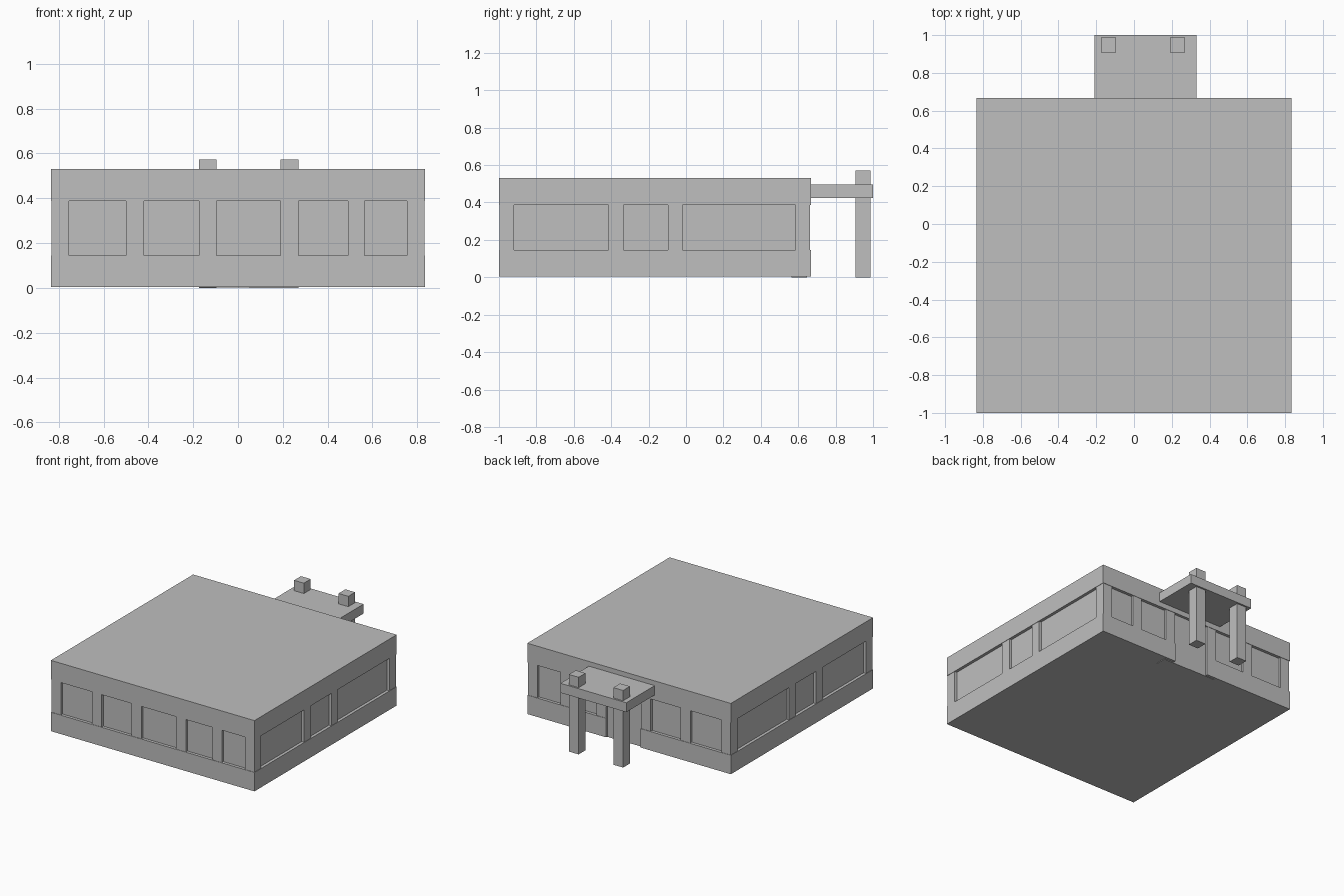
import bpy
import bmesh

cube = bpy.data.objects.get("Cube")
if cube:
    bpy.data.objects.remove(cube, do_unlink=True)

grey = bpy.data.materials.new("plain grey")
grey.use_nodes = True
grey.diffuse_color = (0.52, 0.52, 0.52, 1)
grey.node_tree.nodes["Principled BSDF"].inputs["Base Color"].default_value = grey.diffuse_color


def prism(name, outline, z0, z1):
    """Extrude a flat outline from z0 up to z1."""
    bm = bmesh.new()
    face = bm.faces.new([bm.verts.new((x, y, z0)) for x, y in outline])
    result = bmesh.ops.extrude_face_region(bm, geom=[face])
    top = [v for v in result["geom"] if isinstance(v, bmesh.types.BMVert)]
    bmesh.ops.translate(bm, verts=top, vec=(0, 0, z1 - z0))
    bmesh.ops.recalc_face_normals(bm, faces=bm.faces)
    mesh = bpy.data.meshes.new(name)
    bm.to_mesh(mesh)
    bm.free()
    mesh.materials.append(grey)
    obj = bpy.data.objects.new(name, mesh)
    bpy.context.scene.collection.objects.link(obj)
    return obj


def box(name, x, y, z):
    return prism(name, [(x[0], y[0]), (x[1], y[0]), (x[1], y[1]), (x[0], y[1])], *z)


# Overall plan of the building
W, FRONT, BACK = 0.835, -1.0, 0.667
FLOOR, SILL, HEAD, ROOF = 0.005, 0.145, 0.387, 0.53
DOOR = (-0.095, 0.19)
PANE, PIER = 0.022, 0.003      # set-back of the panes and the piers

# Base wall with a slot for the doorway
prism("base_wall",
      [(-W, FRONT), (W, FRONT), (W, BACK), (DOOR[1], BACK), (DOOR[1], 0.6),
       (DOOR[0], 0.6), (DOOR[0], BACK), (-W, BACK)], FLOOR, SILL)

# Upper wall and flat roof
box("roof_band", (-W, W), (FRONT, BACK), (HEAD, ROOF))

# Inner block whose sides are the recessed window panes
box("window_panes", (-W + PANE, W - PANE), (FRONT + PANE, BACK - PANE),
    (FLOOR + 0.005, ROOF - 0.01))

# Piers between the windows
pier_z = (SILL - 0.02, HEAD + 0.02)
for x in [(-0.5, -0.42), (-0.175, -0.095), (0.19, 0.27), (0.49, 0.565)]:
    box("front_pier", x, (FRONT + PIER, FRONT + 0.06), pier_z)
    box("back_pier", x, (BACK - 0.06, BACK - PIER), pier_z)
for y in [(-0.415, -0.335), (-0.095, -0.02)]:
    box("left_pier", (W - 0.06, W - PIER), y, pier_z)
    box("right_pier", (-W + PIER, -W + 0.06), y, pier_z)

# Corner piers
for x in [(-W + PIER, -0.755), (0.755, W - PIER)]:
    for y in [(FRONT + PIER, -0.92), (0.585, BACK - PIER)]:
        box("corner_pier", x, y, pier_z)

# Sliding door leaves, partly hidden behind the back wall
box("door_leaf_right", (-0.175, 0.05), (0.565, 0.647), (0.002, 0.4))
box("door_leaf_left", (0.05, 0.27), (0.565, 0.647), (0.0, 0.4))

# Entrance canopy on two posts
box("canopy", (-0.21, 0.33), (0.65, 1.0), (0.425, 0.495))
for x in [(-0.175, -0.095), (0.19, 0.27)]:
    box("canopy_post", x, (0.907, 0.987), (0.0, 0.572))
